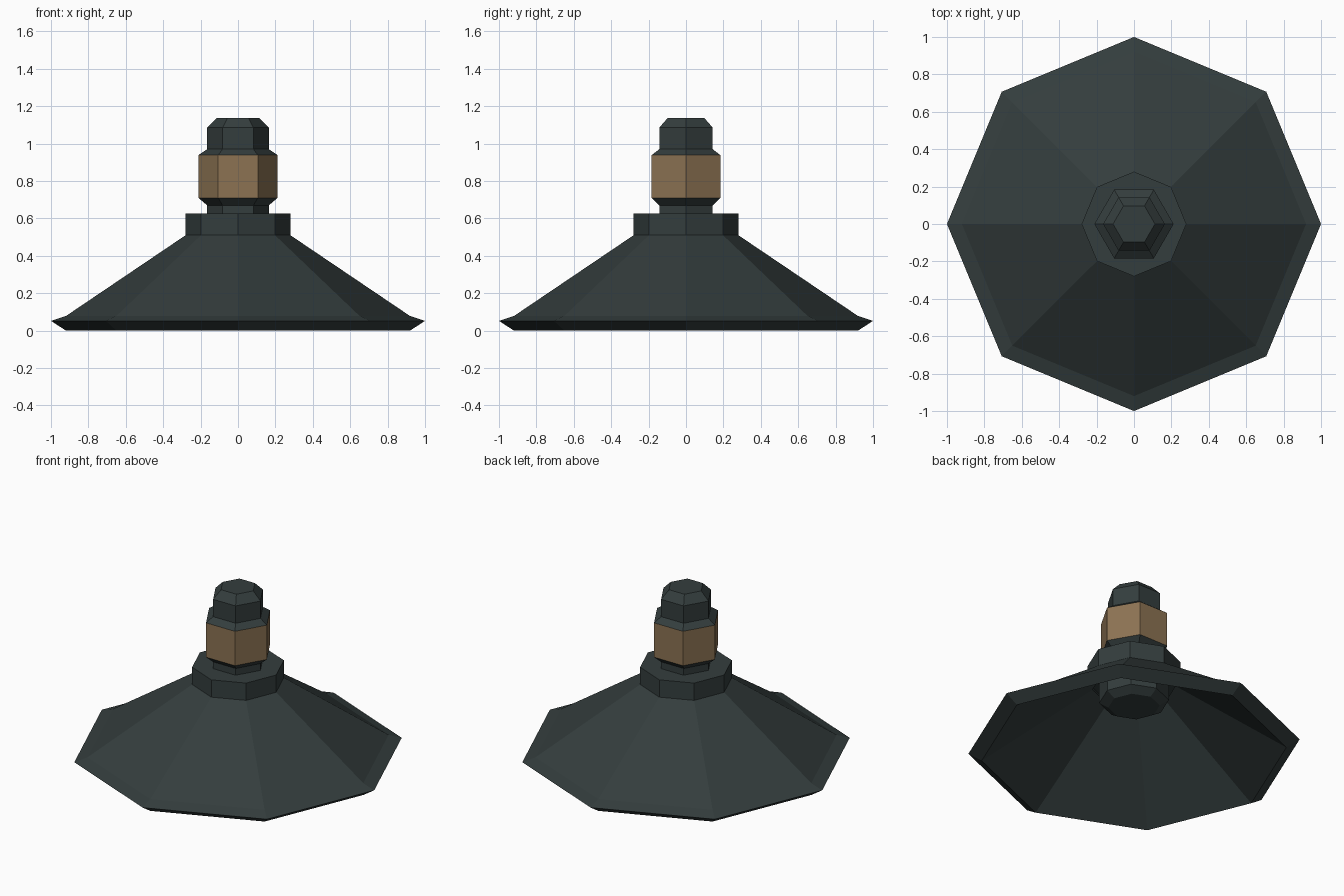
import bpy, bmesh, math

if "Cube" in bpy.data.objects:
    bpy.data.objects.remove(bpy.data.objects["Cube"])


def material(name, rgb):
    m = bpy.data.materials.new(name)
    m.diffuse_color = (*rgb, 1.0)
    m.use_nodes = True
    m.node_tree.nodes["Principled BSDF"].inputs["Base Color"].default_value = m.diffuse_color
    return m


SLATE = material("dark_slate_metal", (0.034, 0.047, 0.047))
BRASS = material("dull_brass", (0.262, 0.171, 0.086))


def lathe(name, profile, sides, loop=False, brass=None):
    """Spin an (r, z) profile; loop=True makes a hollow ring, otherwise ends are capped."""
    bm = bmesh.new()
    rings = []
    for r, z in profile:
        rings.append([bm.verts.new((r * math.cos(2 * math.pi * i / sides),
                                    r * math.sin(2 * math.pi * i / sides), z))
                      for i in range(sides)])
    pairs = list(zip(rings, rings[1:]))
    if loop:
        pairs.append((rings[-1], rings[0]))
    else:
        bm.faces.new(rings[0][::-1])
        bm.faces.new(rings[-1])
    for a, b in pairs:
        for i in range(sides):
            j = (i + 1) % sides
            bm.faces.new((a[i], a[j], b[j], b[i]))
    bmesh.ops.recalc_face_normals(bm, faces=bm.faces)
    # Brass band chosen by height
    if brass:
        for f in bm.faces:
            zs = [v.co.z for v in f.verts]
            if min(zs) > brass[0] - 1e-4 and max(zs) < brass[1] + 1e-4:
                f.material_index = 1
    mesh = bpy.data.meshes.new(name)
    bm.to_mesh(mesh)
    bm.free()
    mesh.materials.append(SLATE)
    if brass:
        mesh.materials.append(BRASS)
    obj = bpy.data.objects.new(name, mesh)
    bpy.context.collection.objects.link(obj)
    return obj


# Hollow eight-sided shade with a flared, pointed rim
lathe("shade", [(0.28, 0.515), (0.92, 0.083), (1.0, 0.057), (0.92, 0.005),
                (0.25, 0.465)], 8, loop=True)

# Collar closing the top of the shade
lathe("collar", [(0.28, 0.515), (0.28, 0.63)], 8)

# Six-sided stem with brass band and chamfered cap
lathe("stem", [(0.165, 0.62), (0.165, 0.675), (0.212, 0.715), (0.212, 0.943),
               (0.165, 0.975), (0.165, 1.09), (0.112, 1.143)], 6, brass=(0.715, 0.943))

# Lamp holder hanging inside the shade
lathe("lamp_holder", [(0.155, 0.335), (0.21, 0.37), (0.21, 0.52)], 8)

# Sit exactly on the ground plane
for o in bpy.context.collection.objects:
    o.location.z = -0.005
